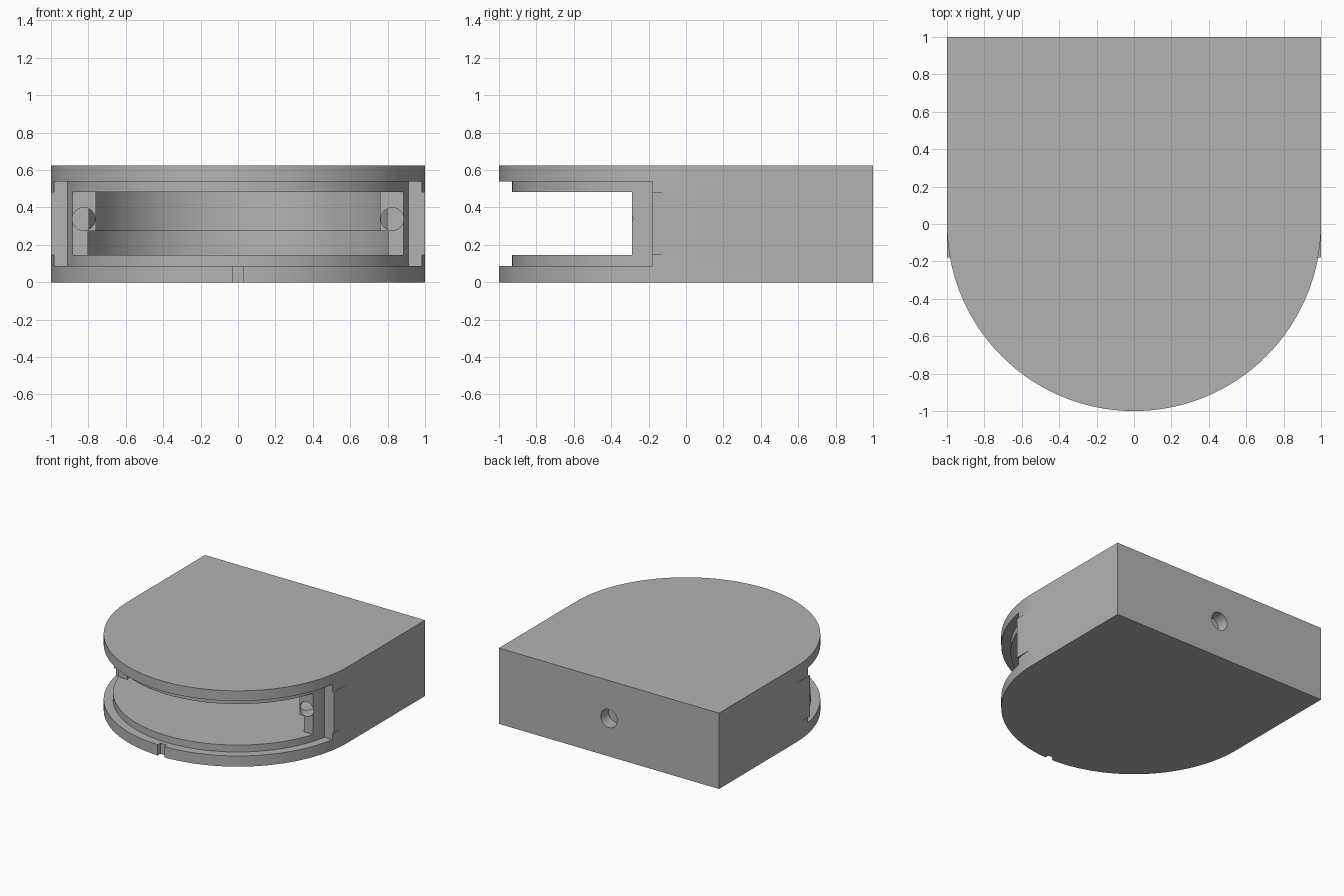
import bpy, bmesh, math

if "Cube" in bpy.data.objects:
    bpy.data.objects.remove(bpy.data.objects["Cube"])

grey = bpy.data.materials.new("light_grey")
grey.diffuse_color = (0.45, 0.45, 0.45, 1)
grey.use_nodes = True
grey.node_tree.nodes["Principled BSDF"].inputs["Base Color"].default_value = grey.diffuse_color


def finish(bm, name):
    bmesh.ops.recalc_face_normals(bm, faces=bm.faces[:])
    me = bpy.data.meshes.new(name)
    bm.to_mesh(me)
    bm.free()
    me.materials.append(grey)
    ob = bpy.data.objects.new(name, me)
    bpy.context.collection.objects.link(ob)
    return ob


def prism(name, outline, z0, z1):
    """Extrude a flat outline from z0 to z1."""
    bm = bmesh.new()
    face = bm.faces.new([bm.verts.new((x, y, z0)) for x, y in outline])
    ext = bmesh.ops.extrude_face_region(bm, geom=[face])["geom"]
    verts = [v for v in ext if isinstance(v, bmesh.types.BMVert)]
    bmesh.ops.translate(bm, verts=verts, vec=(0, 0, z1 - z0))
    return finish(bm, name)


def arc(r, y_end, n=96):
    """Front arc of radius r, left to right, ending at y = y_end."""
    a = math.asin(y_end / r)
    start, end = math.pi - a, 2 * math.pi + a
    return [(r * math.cos(start + (end - start) * i / n),
             r * math.sin(start + (end - start) * i / n)) for i in range(n + 1)]


def circle(r, n=128):
    return [(r * math.cos(2 * math.pi * i / n), r * math.sin(2 * math.pi * i / n)) for i in range(n)]


def box(x0, x1, y0, y1):
    return [(x0, y0), (x1, y0), (x1, y1), (x0, y1)]


def bore(name, x, z, r, y0, y1):
    """Round hole cutter along y."""
    ob = prism(name, [(r * math.cos(i * math.pi / 24), r * math.sin(i * math.pi / 24))
                      for i in range(48)], y0, y1)
    for v in ob.data.vertices:
        a, b, c = v.co
        v.co = (x + a, c, z + b)
    ob.data.flip_normals()
    return ob


def combine(target, tool, operation):
    mod = target.modifiers.new(operation.lower(), 'BOOLEAN')
    mod.operation, mod.solver, mod.object = operation, 'EXACT', tool
    bpy.context.view_layer.objects.active = target
    bpy.ops.object.modifier_apply(modifier=mod.name)
    bpy.data.objects.remove(tool)


# Case: square back, half-round front, with straight cheeks at the sides
case = prism("case", arc(1, 0) + [(1, 1), (-1, 1)], 0, 0.623)
combine(case, prism("cheeks", box(-1, 1, -0.18, 0.4), 0.145, 0.482), 'UNION')

# Rebate around the front rim, then the window behind it
rebate = arc(1.2, -0.18) + arc(0.93, -0.18)[::-1]
combine(case, prism("rebate", rebate, 0.088, 0.54), 'DIFFERENCE')
combine(case, prism("window", arc(0.932, -0.288), 0.145, 0.482), 'DIFFERENCE')

# Round chamber with a wider lower part
combine(case, prism("chamber", circle(0.813), 0.145, 0.482), 'DIFFERENCE')
combine(case, prism("lower_chamber", circle(0.852), 0.145, 0.274), 'DIFFERENCE')

# Pin holes in the two ledges, and one blind hole in the back
for side in (-1, 1):
    combine(case, bore("pin_hole", side * 0.825, 0.338, 0.061, -0.4, -0.16), 'DIFFERENCE')
combine(case, bore("back_hole", 0, 0.312, 0.075, 0.9, 1.1), 'DIFFERENCE')

# Small notch in the bottom front rim
combine(case, prism("notch", box(-0.03, 0.03, -1.1, -0.965), -0.1, 0.1), 'DIFFERENCE')

bpy.ops.object.select_all(action='DESELECT')
case.select_set(True)
bpy.context.view_layer.objects.active = case
bpy.ops.object.shade_smooth_by_angle(angle=math.radians(30))
